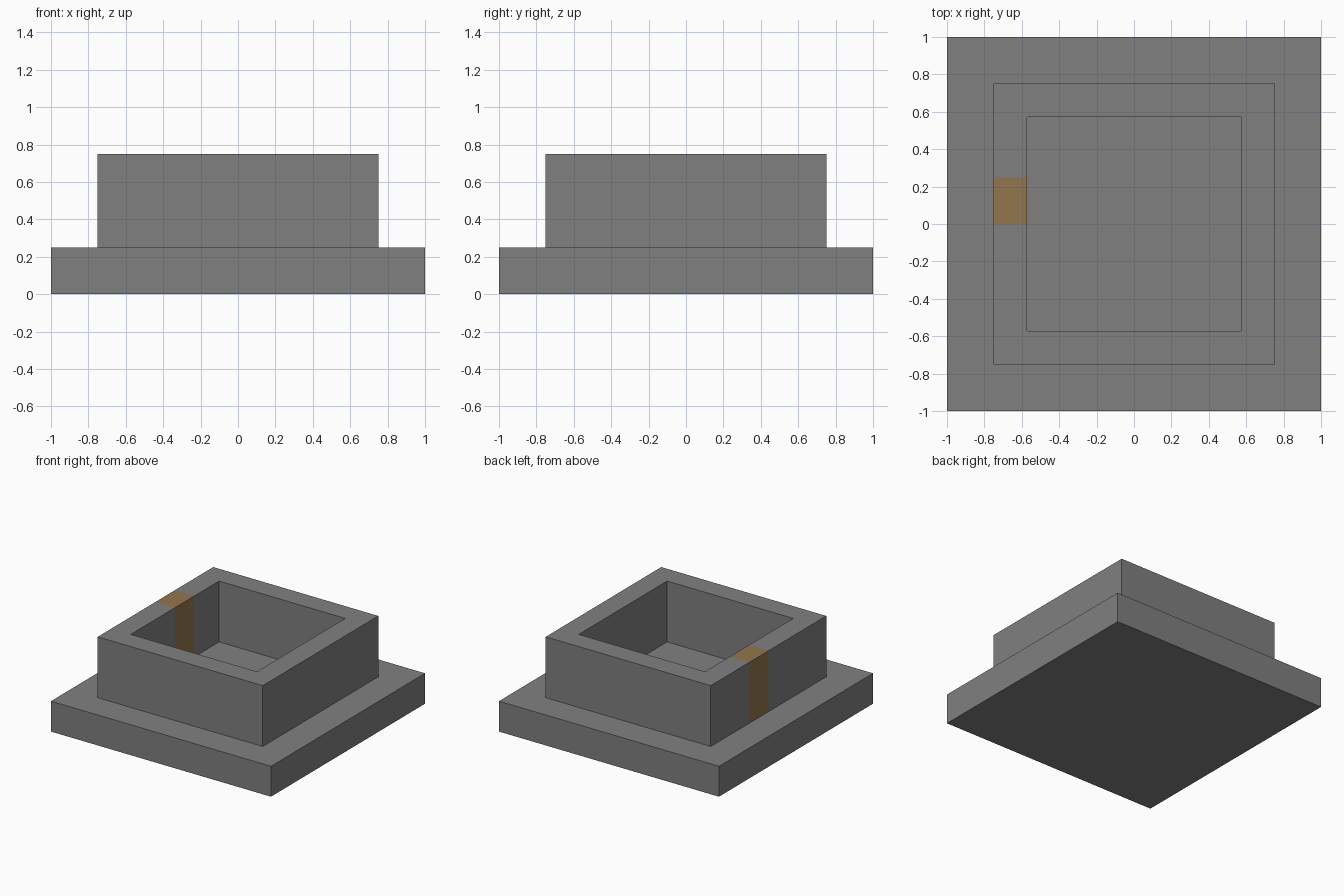
import bpy
import bmesh
from mathutils import Matrix

cube = bpy.data.objects.get("Cube")
if cube:
    bpy.data.objects.remove(cube, do_unlink=True)

BASE_TOP, WALL_TOP = 0.25, 0.75
OUTER, INNER = 0.75, 0.5


def make_material(name, color):
    mat = bpy.data.materials.new(name)
    mat.use_nodes = True
    mat.diffuse_color = color
    mat.node_tree.nodes["Principled BSDF"].inputs["Base Color"].default_value = color
    return mat


def finish(bm, name, *materials):
    bmesh.ops.recalc_face_normals(bm, faces=bm.faces)
    mesh = bpy.data.meshes.new(name)
    bm.to_mesh(mesh)
    bm.free()
    for mat in materials:
        mesh.materials.append(mat)
    obj = bpy.data.objects.new(name, mesh)
    bpy.context.collection.objects.link(obj)
    return obj


stone = make_material("stone grey", (0.216, 0.216, 0.216, 1))
brown = make_material("warm brown", (0.29, 0.18, 0.075, 1))

# Base slab
bm = bmesh.new()
bmesh.ops.create_cube(bm, size=1, matrix=Matrix.Translation((0, 0, BASE_TOP / 2))
                      @ Matrix.Diagonal((2, 2, BASE_TOP, 1)))
finish(bm, "base_slab", stone)

# Square wall: a framed outline, extruded upward
bm = bmesh.new()
bmesh.ops.create_grid(bm, x_segments=1, y_segments=1, size=OUTER,
                      matrix=Matrix.Translation((0, 0, BASE_TOP)))
middle = bm.faces[:]
bmesh.ops.inset_region(bm, faces=middle, thickness=OUTER - INNER, use_boundary=True)
bmesh.ops.delete(bm, geom=middle, context='FACES')
frame = bmesh.ops.extrude_face_region(bm, geom=bm.faces[:])
bmesh.ops.translate(bm, vec=(0, 0, WALL_TOP - BASE_TOP),
                    verts=[g for g in frame["geom"] if isinstance(g, bmesh.types.BMVert)])

# Brown block set into the wall: cut its two sides, then colour by position
for y in (0, 0.25):
    bmesh.ops.bisect_plane(bm, geom=bm.verts[:] + bm.edges[:] + bm.faces[:],
                           plane_co=(0, y, 0), plane_no=(0, 1, 0))
for face in bm.faces:
    c = face.calc_center_median()
    face.material_index = int(c.x < -INNER + 0.01 and 0 < c.y < 0.25)
finish(bm, "square_wall", stone, brown)
